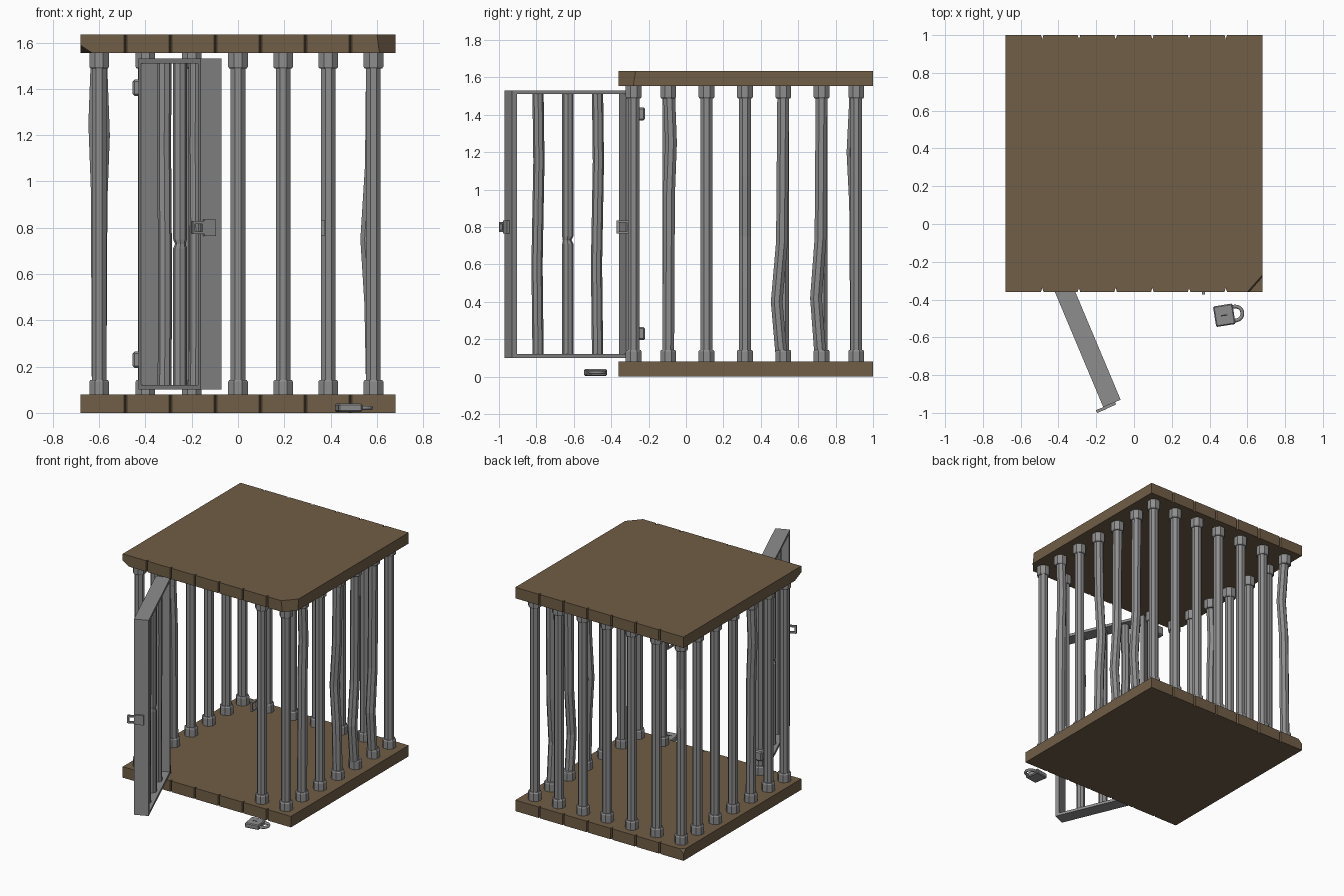
import bpy, bmesh, math
from mathutils import Matrix, Vector

cube = bpy.data.objects.get("Cube")
if cube:
    bpy.data.objects.remove(cube)


def material(name, rgb):
    m = bpy.data.materials.new(name)
    m.use_nodes = True
    m.diffuse_color = (*rgb, 1)
    m.node_tree.nodes["Principled BSDF"].inputs["Base Color"].default_value = (*rgb, 1)
    return m


WOOD = material("brown wood", (0.165, 0.112, 0.063))
IRON = material("grey iron", (0.27, 0.27, 0.275))
DARK = material("dark keyhole", (0.03, 0.03, 0.03))
IDENTITY = Matrix.Identity(4)


def finish(name, bm, mat, matrix=IDENTITY):
    bmesh.ops.recalc_face_normals(bm, faces=bm.faces)
    mesh = bpy.data.meshes.new(name)
    bm.to_mesh(mesh)
    bm.free()
    mesh.materials.append(mat)
    obj = bpy.data.objects.new(name, mesh)
    obj.matrix_world = matrix
    bpy.context.collection.objects.link(obj)
    return obj


def box(name, lo, hi, mat=IRON, matrix=IDENTITY, bevel=0):
    lo, hi = Vector(lo), Vector(hi)
    bm = bmesh.new()
    bmesh.ops.create_cube(bm, size=1)
    bmesh.ops.scale(bm, vec=hi - lo, verts=bm.verts)
    bmesh.ops.translate(bm, vec=(lo + hi) / 2, verts=bm.verts)
    if bevel:
        bmesh.ops.bevel(bm, geom=bm.edges[:], offset=bevel, segments=1, affect='EDGES')
    return finish(name, bm, mat, matrix)


def tube(name, rings, matrix=IDENTITY):
    """Eight-sided tube through rings of (x, y, z, radius)."""
    bm = bmesh.new()
    loops = []
    for x, y, z, r in rings:
        angles = [math.pi * (k + 0.5) / 4 for k in range(8)]
        loops.append([bm.verts.new((x + r * math.cos(a), y + r * math.sin(a), z)) for a in angles])
    for a, b in zip(loops, loops[1:]):
        for k in range(8):
            bm.faces.new((a[k], a[k - 1], b[k - 1], b[k]))
    bm.faces.new(loops[0])
    bm.faces.new(loops[-1])
    return finish(name, bm, IRON, matrix)


def square_ring(name, x, y, z, half, matrix=IDENTITY):
    """Flat square loop standing in the y-z plane."""
    t, d = 0.011, 0.008
    for s, side in ((-1, "lower"), (1, "upper")):
        c = z + s * (half - t / 2)
        box(f"{name}_{side}", (x - d, y - half, c - t / 2), (x + d, y + half, c + t / 2), IRON, matrix)
    for s, side in ((-1, "outer"), (1, "inner")):
        c = y + s * (half - t / 2)
        box(f"{name}_{side}", (x - d, c - t / 2, z - half + t), (x + d, c + t / 2, z + half - t), IRON, matrix)


# Plank slabs: outline notched at both ends, with chipped corners
HALF, FRONT, BACK, PLANKS = 0.68, -0.36, 1.0, 7


def slab(name, z0, z1, chips):
    def end(y, inward):
        pts = [(-HALF, y)]
        for k in range(1, PLANKS):
            x = -HALF + 2 * HALF * k / PLANKS
            pts += [(x - 0.007, y), (x, y + inward * 0.022), (x + 0.007, y)]
        return pts + [(HALF, y)]

    bm = bmesh.new()
    outline = end(FRONT, 1) + end(BACK, -1)[::-1]
    face = bm.faces.new([bm.verts.new((x, y, z0)) for x, y in outline])
    top = bmesh.ops.extrude_face_region(bm, geom=[face])["geom"]
    bmesh.ops.translate(bm, vec=(0, 0, z1 - z0), verts=[v for v in top if isinstance(v, bmesh.types.BMVert)])
    for point, normal in chips:
        geom = bm.verts[:] + bm.edges[:] + bm.faces[:]
        bmesh.ops.bisect_plane(bm, geom=geom, plane_co=point, plane_no=normal, clear_outer=True)
        bmesh.ops.holes_fill(bm, edges=[e for e in bm.edges if e.is_boundary], sides=0)
    finish(name, bm, WOOD)


slab("floor_planks", 0, 0.08, [((-HALF, BACK - 0.03, 0.08), (-1, 1, 1))])
slab("roof_planks", 1.555, 1.635, [
    ((0.605, FRONT, 1.6), (0.75, -0.66, 0.1)),
    ((-0.63, FRONT, 1.555), (-0.6, -0.4, -0.9)),
])

# Cage bars with collars; a few bars are bent
XS = (-0.6, -0.4, -0.2, 0, 0.195, 0.39, 0.585)
YS = (-0.28, -0.095, 0.11, 0.315, 0.52, 0.725, 0.91)
BENDS = {  # (column, row): (dx, dy, height of bend)
    (6, 1): (0, 0.015, 1.25), (6, 4): (0, -0.035, 0.4), (6, 5): (0, -0.03, 0.42),
    (6, 3): (-0.025, 0, 0.75), (0, 6): (0.015, -0.02, 1.2), (0, 2): (-0.015, 0, 1.25),
}
DOORWAY = (2, 3, 4)
for i, x in enumerate(XS):
    for j, y in enumerate(YS):
        on_side = i in (0, 6)
        on_front = j == 0 and i not in DOORWAY
        if not (on_side or on_front or j == 6):
            continue
        rings = [(x, y, 0.08, 0.034), (x, y, 1.555, 0.034)]
        if (i, j) in BENDS:
            dx, dy, peak = BENDS[i, j]
            for step in (0.32, 0.15, 0, -0.15, -0.28):
                w = 1 - abs(step) / 0.4
                rings.insert(1, (x + dx * w, y + dy * w, peak + step, 0.034))
        tube(f"bar_{i}_{j}", rings)
        tube(f"bottom_collar_{i}_{j}", [(x, y, 0.08, 0.046), (x, y, 0.135, 0.046), (x, y, 0.143, 0.04)])
        tube(f"top_collar_{i}_{j}", [(x, y, 1.487, 0.04), (x, y, 1.495, 0.046), (x, y, 1.555, 0.046)])

# Open door, built along its own x axis and swung outward
DOOR = Matrix.Translation((-0.384, -0.314, 0)) @ Matrix.Rotation(math.radians(-67.2), 4, 'Z')
LENGTH, DEEP, LOW, HIGH = 0.69, 0.05, 0.1, 1.53
box("door_hinge_stile", (0, -DEEP, LOW), (0.028, DEEP, HIGH), IRON, DOOR)
box("door_outer_stile", (LENGTH - 0.028, -DEEP, LOW), (LENGTH, DEEP, HIGH), IRON, DOOR)
box("door_bottom_rail", (0.028, -DEEP, LOW), (LENGTH - 0.028, DEEP, LOW + 0.02), IRON, DOOR)
box("door_top_rail", (0.028, -DEEP, HIGH - 0.02), (LENGTH - 0.028, DEEP, HIGH), IRON, DOOR)
for k in range(3):
    x = LENGTH * (k + 1) / 4
    rings = [(x, 0, LOW + 0.02, 0.03), (x, 0, HIGH - 0.02, 0.03)]
    if k == 1:  # nick in the middle bar
        rings[1:1] = [(x, 0, 0.71, 0.03), (x + 0.004, 0, 0.73, 0.023), (x, 0, 0.75, 0.03)]
    else:
        rings[1:1] = [(x + 0.006, 0, 0.6, 0.03), (x - 0.005, 0, 1.15, 0.03)]
    tube(f"door_bar_{k}", rings, DOOR)

# Hasp on the door and staple on the front bar
box("hasp_plate", (LENGTH, -0.037, 0.765), (LENGTH + 0.014, 0.018, 0.835), IRON, DOOR)
square_ring("hasp_loop", LENGTH + 0.008, -0.064, 0.8, 0.028, DOOR)
square_ring("staple", 0.367, -0.338, 0.8, 0.034)

# Hinges clasping the doorway bar
for z, label in ((0.23, "lower"), (1.405, "upper")):
    box(f"{label}_hinge", (-0.455, -0.31, z - 0.035), (-0.385, -0.22, z + 0.035), IRON, IDENTITY, 0.008)

# Padlock lying on the ground
LOCK = Matrix.Translation((0.478, -0.483, 0.022)) @ Matrix.Rotation(math.radians(9), 4, 'Z')
box("padlock_body", (-0.052, -0.055, -0.018), (0.052, 0.055, 0.018), IRON, LOCK, 0.006)
box("padlock_keyhole", (-0.018, -0.004, 0.016), (0.016, 0.003, 0.0195), DARK, LOCK)
curve = bpy.data.curves.new("padlock_shackle", 'CURVE')
curve.dimensions = '3D'
curve.bevel_depth = 0.01
curve.bevel_resolution = 1
arc = [math.pi * (k / 8 - 0.5) for k in range(9)]
path = [(0.04, -0.037)] + [(0.06 + 0.037 * math.cos(a), 0.037 * math.sin(a)) for a in arc] + [(0.04, 0.037)]
spline = curve.splines.new('POLY')
spline.points.add(len(path) - 1)
for p, (x, y) in zip(spline.points, path):
    p.co = (x, y, 0, 1)
curve.materials.append(IRON)
shackle = bpy.data.objects.new("padlock_shackle", curve)
shackle.matrix_world = LOCK
bpy.context.collection.objects.link(shackle)
